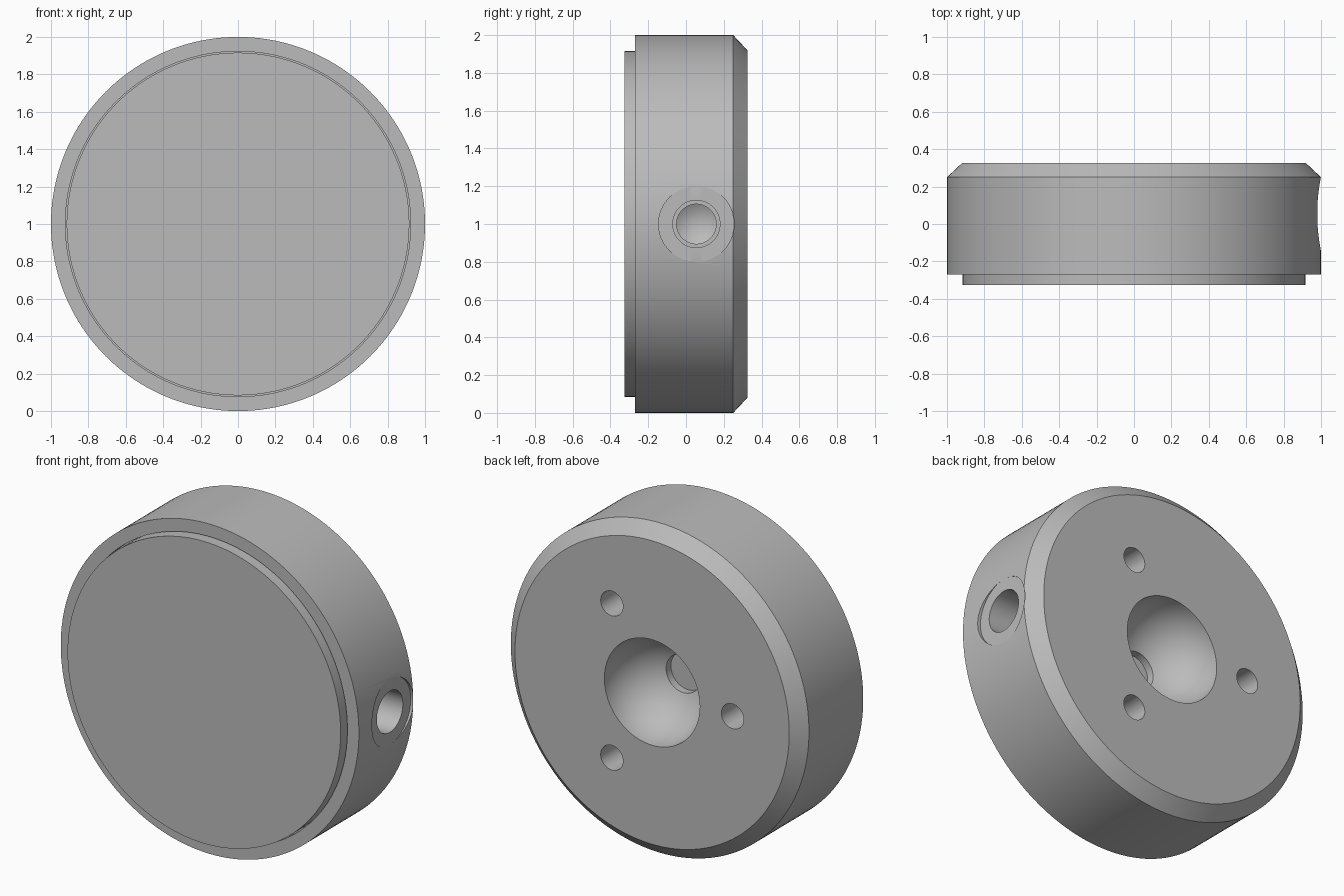
import bpy, bmesh, math
from mathutils import Matrix, Vector

cube = bpy.data.objects.get("Cube")
if cube:
    bpy.data.objects.remove(cube, do_unlink=True)

CENTRE = Vector((0, 0, 1))

grey = bpy.data.materials.new("satin grey")
GREY = (0.5, 0.5, 0.5, 1)
grey.diffuse_color = GREY
grey.use_nodes = True
grey.node_tree.nodes["Principled BSDF"].inputs["Base Color"].default_value = GREY


def turned(name, profile, origin, axis, segments):
    """Revolve (radius, distance) points about an axis through origin; ends lie on the axis."""
    bm = bmesh.new()
    turn = Vector((0, 0, 1)).rotation_difference(Vector(axis)).to_matrix().to_4x4()
    place = Matrix.Translation(origin) @ turn
    rings = []
    for r, d in profile:
        count = segments if r > 0 else 1
        rings.append([bm.verts.new(place @ Vector((r * math.cos(a), r * math.sin(a), d)))
                      for a in (math.tau * i / segments for i in range(count))])
    for low, high in zip(rings, rings[1:]):
        for i in range(segments):
            j = (i + 1) % segments
            if len(low) == 1:
                bm.faces.new((low[0], high[i], high[j]))
            elif len(high) == 1:
                bm.faces.new((low[i], low[j], high[0]))
            else:
                bm.faces.new((low[i], low[j], high[j], high[i]))
    bmesh.ops.recalc_face_normals(bm, faces=bm.faces[:])
    mesh = bpy.data.meshes.new(name)
    bm.to_mesh(mesh)
    bm.free()
    mesh.materials.append(grey)
    obj = bpy.data.objects.new(name, mesh)
    bpy.context.collection.objects.link(obj)
    return obj


def select(obj):
    bpy.ops.object.select_all(action="DESELECT")
    obj.select_set(True)
    bpy.context.view_layer.objects.active = obj


def cut(target, cutter):
    mod = target.modifiers.new("cut", "BOOLEAN")
    mod.operation = "DIFFERENCE"
    mod.solver = "EXACT"
    mod.object = cutter
    select(target)
    bpy.ops.object.modifier_apply(modifier=mod.name)
    bpy.data.objects.remove(cutter, do_unlink=True)


# Body: front recess, rim, rear chamfer, round socket and a small pocket at its bottom
BACK, SOCKET, POCKET = 0.325, 0.32, 0.115
steps = 16
end = math.acos(POCKET / SOCKET)
socket = [(SOCKET * math.cos(end * i / steps), BACK - SOCKET * math.sin(end * i / steps))
          for i in range(steps + 1)]
body_profile = [(0, -0.22), (0.923, -0.22), (0.923, -0.27), (1, -0.27), (1, 0.25), (0.92, BACK)]
body_profile += socket + [(POCKET, BACK - 0.345), (0, BACK - 0.345)]
body = turned("body", body_profile, CENTRE, (0, 1, 0), 160)

# Three drilled screw holes in the back
for i in range(3):
    a = math.pi + math.tau * i / 3
    spot = CENTRE + Vector((0.54 * math.cos(a), BACK, 0.54 * math.sin(a)))
    drill = [(0, 0.1), (0.075, 0.1), (0.075, -0.27), (0, -0.31)]
    cut(body, turned("screw_hole_cutter", drill, spot, (0, 1, 0), 40))

# Side port: flat spot face, threaded bore and conical drill end
port = [(0, 1.1), (0.2, 1.1), (0.2, 0.98), (0.125, 0.98), (0.125, 0.62),
        (0.105, 0.62), (0.105, 0.52), (0, 0.457)]
cut(body, turned("port_cutter", port, CENTRE + Vector((0, 0.055, 0)), (1, 0, 0), 64))

# Front plate seated in the recess
plate = turned("front_plate", [(0, -0.325), (0.916, -0.325), (0.916, -0.21), (0, -0.21)],
               CENTRE, (0, 1, 0), 160)

for obj in (body, plate):
    select(obj)
    bpy.ops.object.shade_smooth_by_angle(angle=math.radians(25))
